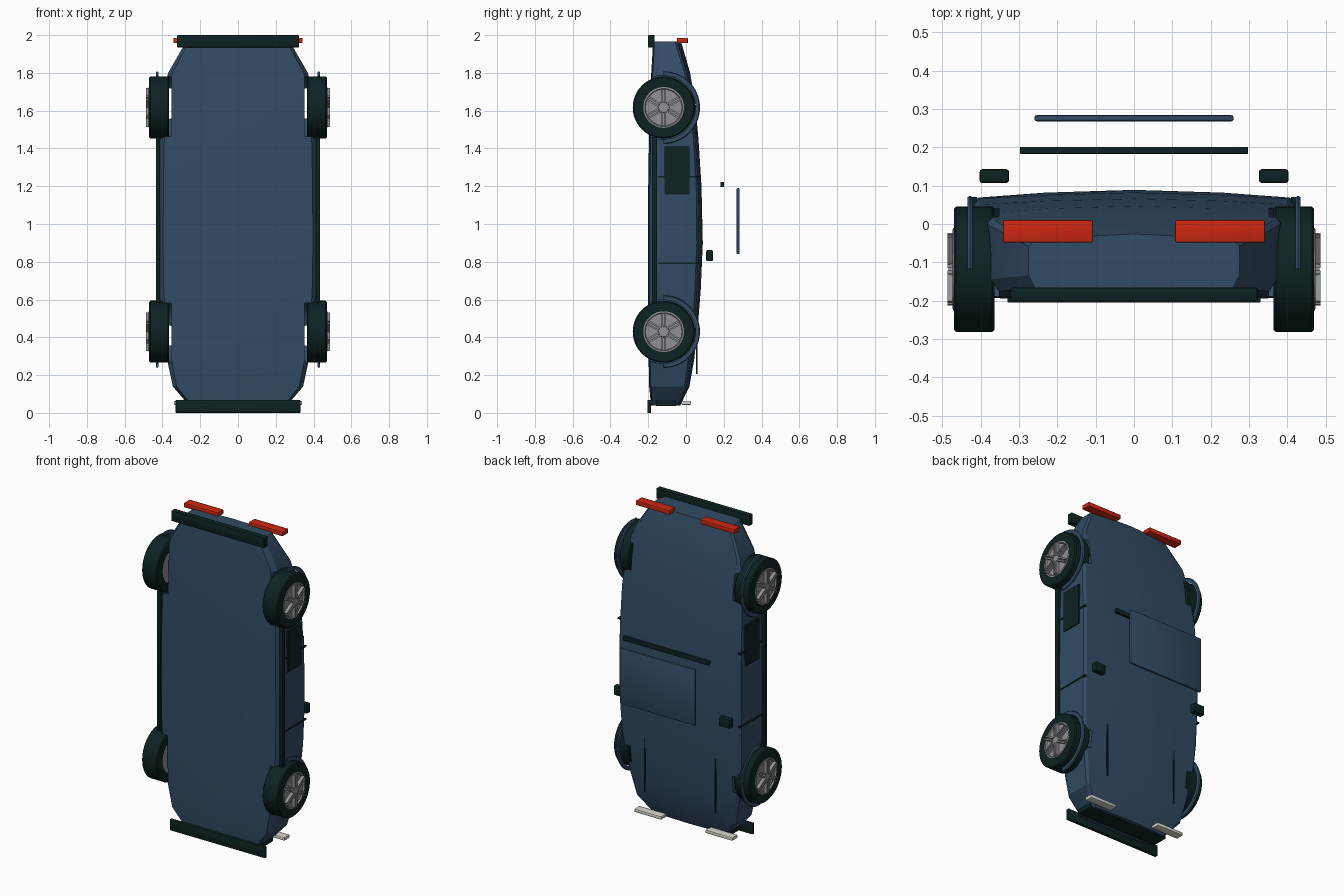
import bpy, bmesh, math
from mathutils import Matrix, Vector

old = bpy.data.objects.get("Cube")
if old:
    bpy.data.objects.remove(old, do_unlink=True)


def material(name, rgb):
    m = bpy.data.materials.new(name)
    m.use_nodes = True
    m.diffuse_color = (*rgb, 1)
    m.node_tree.nodes["Principled BSDF"].inputs["Base Color"].default_value = (*rgb, 1)
    return m


BLUE = material("blue paint", (0.032, 0.072, 0.13))
BLACK = material("black trim", (0.004, 0.016, 0.016))
RED = material("red lens", (0.6, 0.02, 0.005))
GREY = material("alloy grey", (0.28, 0.28, 0.31))
CLEAR = material("clear lens", (0.68, 0.68, 0.6))


def finish(name, bm, mat, smooth=True):
    bmesh.ops.recalc_face_normals(bm, faces=bm.faces)
    me = bpy.data.meshes.new(name)
    bm.to_mesh(me)
    bm.free()
    ob = bpy.data.objects.new(name, me)
    bpy.context.collection.objects.link(ob)
    me.materials.append(mat)
    if smooth:
        select(ob)
        bpy.ops.object.shade_smooth_by_angle(angle=math.radians(30))
    return ob


def select(ob):
    bpy.ops.object.select_all(action='DESELECT')
    ob.select_set(True)
    bpy.context.view_layer.objects.active = ob


def box(name, x, y, z, mat, bevel=0.0):
    """Box from (min, max) ranges, optionally with rounded edges."""
    bm = bmesh.new()
    bmesh.ops.create_cube(bm, size=1)
    for v in bm.verts:
        v.co = [r[0] + (c + 0.5) * (r[1] - r[0]) for r, c in zip((x, y, z), v.co)]
    if bevel:
        bmesh.ops.bevel(bm, geom=bm.edges[:], offset=bevel, segments=2,
                        profile=0.5, affect='EDGES')
    return finish(name, bm, mat, bool(bevel))


def pair(name, x, y, z, mat, bevel=0.0):
    box("left_" + name, x, y, z, mat, bevel)
    box("right_" + name, (-x[1], -x[0]), y, z, mat, bevel)


def lathe(name, profile, centre, mat, steps=48, angle=math.tau, start=0.0, closed=True):
    """Turn (x, radius) points about an axis parallel to x."""
    bm = bmesh.new()
    rings = []
    full = angle >= math.tau
    for i in range(steps if full else steps + 1):
        a = start + angle * i / steps
        rings.append([bm.verts.new((x, centre[0] + r * math.cos(a),
                                    centre[1] + r * math.sin(a))) for x, r in profile])
    n = len(profile)
    for i in range(steps):
        a, b = rings[i], rings[(i + 1) % len(rings)]
        for j in range(n if closed else n - 1):
            k = (j + 1) % n
            bm.faces.new((a[j], a[k], b[k], b[j]))
    if not closed:
        for j in (0, -1):
            bm.faces.new([r[j] for r in rings])
    elif not full:
        bm.faces.new(rings[0])
        bm.faces.new(rings[-1])
    return finish(name, bm, mat)


# Body shell, lofted nose to tail: z, half width, underside y, shoulder y, crown y
stations = [
    (0.04, 0.26, -0.185, -0.045, -0.03),
    (0.14, 0.345, -0.195, 0.0, 0.018),
    (0.28, 0.375, -0.198, 0.02, 0.043),
    (0.45, 0.405, -0.2, 0.042, 0.062),
    (0.65, 0.418, -0.2, 0.055, 0.078),
    (0.9, 0.422, -0.2, 0.065, 0.089),
    (1.2, 0.42, -0.2, 0.062, 0.082),
    (1.45, 0.415, -0.196, 0.047, 0.066),
    (1.65, 0.4, -0.19, 0.025, 0.047),
    (1.8, 0.37, -0.184, 0.0, 0.022),
    (1.965, 0.275, -0.174, -0.05, -0.026),
]
bm = bmesh.new()
loops = []
for z, w, low, side, top in stations:
    half = [(0.55 * w, low + 0.002), (0.94 * w, low + 0.008), (w, low + 0.04),
            (w, side - 0.008), (0.96 * w, side + 0.004), (0.55 * w, side + 0.7 * (top - side))]
    ring = [(0, low)] + half + [(0, top)] + [(-x, y) for x, y in reversed(half)]
    loops.append([bm.verts.new((x, y, z)) for x, y in ring])
for a, b in zip(loops, loops[1:]):
    for i in range(len(a)):
        j = (i + 1) % len(a)
        bm.faces.new((a[i], a[j], b[j], b[i]))
bm.faces.new(loops[0])
bm.faces.new(loops[-1])
body = finish("body_shell", bm, BLUE, False)

# Wheels, arches and wheel wells
AXLE_Y = -0.118
for end, wz in (("front", 0.43), ("rear", 1.617)):
    for side, s in (("left", 1), ("right", -1)):
        tag = f"{side}_{end}_"
        c = (AXLE_Y, wz)
        cutter = lathe(tag + "well_cutter", [(s * 0.352, 0.17), (s * 0.6, 0.17)], c, BLUE, closed=False)
        mod = body.modifiers.new("well", 'BOOLEAN')
        mod.object = cutter
        mod.operation = 'DIFFERENCE'
        mod.solver = 'EXACT'
        select(body)
        bpy.ops.object.modifier_apply(modifier=mod.name)
        bpy.data.objects.remove(cutter, do_unlink=True)

        tyre = [(0.364, 0.108), (0.364, 0.158), (0.37, 0.164), (0.464, 0.164),
                (0.47, 0.158), (0.47, 0.108)]
        lathe(tag + "tyre", [(s * x, r) for x, r in tyre], c, BLACK)
        rim = [(0.37, 0.108), (0.472, 0.108), (0.474, 0.1), (0.466, 0.096), (0.466, 0.03),
               (0.484, 0.026), (0.484, 0.012)]
        lathe(tag + "rim", [(s * x, r) for x, r in rim], c, GREY, closed=False)
        arch = [(0.422, 0.168), (0.422, 0.188), (0.428, 0.192), (0.434, 0.188), (0.434, 0.168)]
        lathe(tag + "arch", [(s * x, r) for x, r in arch], c, BLUE, 28, math.pi, -math.pi / 2)

        # Paired spokes, six around the hub
        bm = bmesh.new()
        for k in range(6):
            for off in (-0.008, 0.008):
                m = (Matrix.Translation((s * 0.476, *c)) @ Matrix.Rotation(k * math.tau / 6, 4, 'X')
                     @ Matrix.Translation((0, off, 0.06)) @ Matrix.Diagonal((0.022, 0.009, 0.085, 1)))
                bmesh.ops.create_cube(bm, size=1, matrix=m)
        finish(tag + "spokes", bm, GREY, False)

select(body)
bpy.ops.object.shade_smooth_by_angle(angle=math.radians(25))

# Bumpers and grille
box("front_bumper", (-0.33, 0.33), (-0.205, -0.185), (0, 0.068), BLACK, 0.003)
box("rear_bumper", (-0.322, 0.322), (-0.2, -0.166), (1.935, 2.0), BLACK, 0.003)
box("grille", (-0.28, 0.28), (-0.16, -0.052), (0.036, 0.07), BLACK, 0.003)

# Lamps
pair("tail_lamp", (0.107, 0.342), (-0.048, 0.01), (1.957, 1.985), RED, 0.004)
pair("head_lamp", (0.153, 0.34), (-0.025, 0.027), (0.043, 0.064), CLEAR, 0.005)

# Side details
pair("sill", (0.412, 0.434), (-0.18, -0.153), (0.585, 1.46), BLACK, 0.002)
pair("side_window", (0.405, 0.427), (-0.115, 0.019), (1.155, 1.41), BLACK)
for label, z in (("front", 0.793), ("rear", 1.25)):
    pair(label + "_door_gap", (0.41, 0.425), (-0.148, 0.07), (z - 0.004, z + 0.004), BLACK)
pair("mirror", (0.326, 0.403), (0.107, 0.143), (0.803, 0.862), BLACK, 0.007)

# Bonnet seams and raised roof parts
pair("bonnet_seam", (0.242, 0.249), (0.054, 0.062), (0.205, 0.555), BLACK)
box("roof_panel", (-0.26, 0.26), (0.268, 0.284), (0.84, 1.19), BLUE, 0.006)
box("roof_bar", (-0.297, 0.297), (0.183, 0.201), (1.195, 1.222), BLACK, 0.001)
